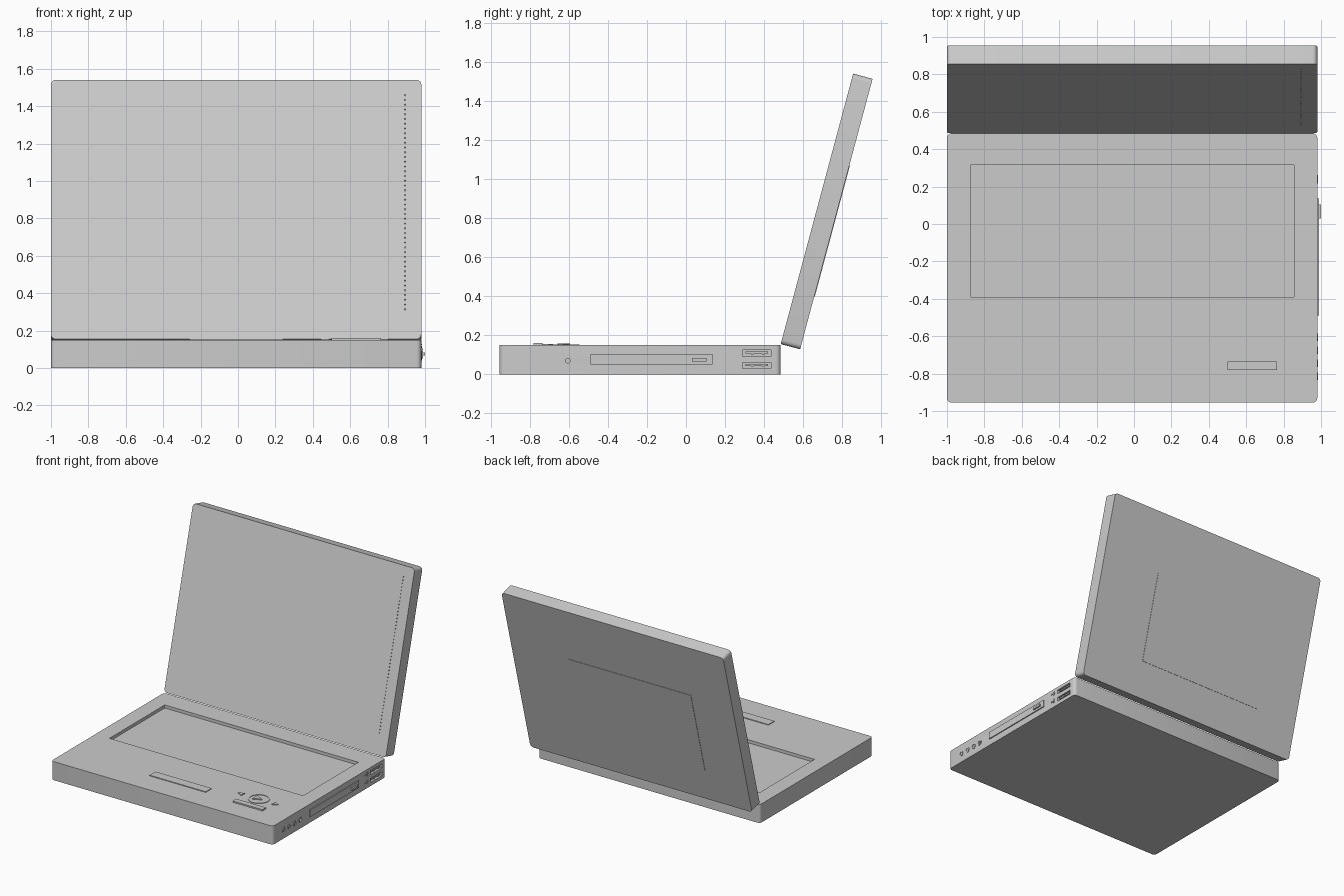
import bpy, bmesh, math
from mathutils import Matrix, Vector

cube = bpy.data.objects.get("Cube")
if cube:
    bpy.data.objects.remove(cube, do_unlink=True)

grey = bpy.data.materials.new("light_grey_plastic")
grey.use_nodes = True
GREY = (0.6, 0.6, 0.6, 1)
grey.diffuse_color = GREY
grey.node_tree.nodes["Principled BSDF"].inputs["Base Color"].default_value = GREY


def finish(name, bm, matrix=None):
    """Turn a bmesh into a named, coloured object."""
    if matrix:
        bm.transform(matrix)
    bmesh.ops.recalc_face_normals(bm, faces=bm.faces)
    mesh = bpy.data.meshes.new(name)
    bm.to_mesh(mesh)
    bm.free()
    mesh.materials.append(grey)
    ob = bpy.data.objects.new(name, mesh)
    bpy.context.collection.objects.link(ob)
    return ob


def add_box(bm, lo, hi):
    lo, hi = Vector(lo), Vector(hi)
    m = Matrix.Translation((lo + hi) / 2) @ Matrix.Diagonal((*(hi - lo), 1))
    return bmesh.ops.create_cube(bm, size=1, matrix=m)["verts"]


def box(name, lo, hi, matrix=None, axis=None, radius=0.025):
    """Box; edges running along the given axis are rounded."""
    bm = bmesh.new()
    add_box(bm, lo, hi)
    if axis is not None:
        edges = [e for e in bm.edges
                 if abs((e.verts[0].co - e.verts[1].co).normalized()[axis]) > 0.9]
        bmesh.ops.bevel(bm, geom=edges, offset=radius, segments=4,
                        profile=0.5, affect='EDGES')
    return finish(name, bm, matrix)


def add_cylinder(bm, centre, radius, depth, axis='Z', sides=24):
    rot = {'Z': Matrix(), 'X': Matrix.Rotation(math.pi / 2, 4, 'Y'),
           'Y': Matrix.Rotation(math.pi / 2, 4, 'X')}[axis]
    bmesh.ops.create_cone(bm, cap_ends=True, segments=sides, radius1=radius,
                          radius2=radius, depth=depth,
                          matrix=Matrix.Translation(centre) @ rot)


def cylinder(name, centre, radius, depth, axis='Z', sides=24):
    bm = bmesh.new()
    add_cylinder(bm, centre, radius, depth, axis, sides)
    return finish(name, bm)


def prism(name, outline, offset):
    """Extrude a closed 3D outline by an offset vector."""
    bm = bmesh.new()
    face = bm.faces.new([bm.verts.new(p) for p in outline])
    new = bmesh.ops.extrude_face_region(bm, geom=[face])["geom"]
    bmesh.ops.translate(bm, vec=offset,
                        verts=[v for v in new if isinstance(v, bmesh.types.BMVert)])
    return finish(name, bm)


def cut(target, cutter):
    """Subtract the cutter, then discard it."""
    cutter.hide_render = True
    mod = target.modifiers.new("cut", 'BOOLEAN')
    mod.operation, mod.solver, mod.object = 'DIFFERENCE', 'EXACT', cutter
    bpy.context.view_layer.objects.active = target
    bpy.ops.object.modifier_apply(modifier=mod.name)
    bpy.data.objects.remove(cutter, do_unlink=True)


def smooth(ob):
    bpy.ops.object.select_all(action='DESELECT')
    ob.select_set(True)
    bpy.context.view_layer.objects.active = ob
    bpy.ops.object.shade_smooth_by_angle(angle=math.radians(30))


SIDE = 0.98   # right wall of the base
TOP = 0.15    # top of the base

# Base with keyboard well and two port openings
base = box("base", (-1, -0.955, 0), (SIDE, 0.485, TOP), axis=2)
cut(base, box("keyboard_cutter", (-0.875, -0.39, TOP - 0.025), (0.855, 0.315, 0.3)))
for i, z in enumerate((0.045, 0.108)):
    cut(base, box("port_cutter", (0.92, 0.29, z - 0.016), (1.1, 0.435, z + 0.016)))
    box(f"port_tongue_{i}", (0.915, 0.305, z - 0.002), (0.976, 0.42, z + 0.008))
    for j, y in enumerate((0.34, 0.395)):
        box(f"port_contact_{i}_{j}", (0.93, y - 0.006, z - 0.006),
            (0.978, y + 0.006, z - 0.002))
    # Small branching mark beside each port
    zc = z + 0.005
    box(f"port_mark_stem_{i}", (SIDE - 0.002, 0.222, zc - 0.002),
        (SIDE + 0.004, 0.262, zc + 0.002))
    cylinder(f"port_mark_dot_{i}", (SIDE + 0.001, 0.222, zc), 0.006, 0.008, 'X', 12)
    for k, s in enumerate((-1, 1)):
        box(f"port_mark_branch_{i}_{k}",
            (SIDE - 0.002, 0.242, zc + s * 0.012 - 0.003),
            (SIDE + 0.004, 0.255, zc + s * 0.012 + 0.003))

# Lid, hinged at the back edge and leaning back
tilt = Matrix.Translation((0, 0.485, 0.155)) @ Matrix.Rotation(math.radians(-15), 4, 'X')
LID_H, LID_T = 1.434, 0.103
lid = box("lid", (-1, 0, 0), (SIDE, LID_T, LID_H), tilt, axis=1)
bm = bmesh.new()
HOLES = 46
for i in range(HOLES):
    z = 0.165 + i * 1.185 / (HOLES - 1)
    add_cylinder(bm, (0.893, 0, z), 0.004, 0.02, 'Y', 8)
cut(lid, finish("pinhole_cutter", bm, tilt))
box("lid_back_panel", (-0.63, LID_T - 0.01, 0.28), (0.47, LID_T + 0.003, 0.975), tilt)

# Touch bar and controls on the palm rest
box("touch_bar", (-0.26, -0.755, TOP - 0.01), (0.24, -0.68, TOP + 0.006))
box("control_bar", (0.5, -0.78, TOP - 0.01), (0.765, -0.735, TOP + 0.011))
dial = cylinder("control_dial", (0.625, -0.625, TOP), 0.08, 0.008, sides=32)
cut(dial, cylinder("dial_cutter", (0.625, -0.625, TOP), 0.07, 0.05, sides=32))


def triangle(name, x, y, size, z, h):
    prism(name, [(x - size, y - size, z), (x + size, y, z), (x - size, y + size, z)],
          (0, 0, h))


triangle("play_mark", 0.62, -0.625, 0.032, TOP - 0.002, 0.01)
triangle("back_mark", 0.465, -0.63, -0.022, TOP - 0.002, 0.008)
triangle("forward_mark", 0.78, -0.63, 0.022, TOP - 0.002, 0.008)

# Disc drive on the right wall
box("drive_front", (SIDE - 0.01, -0.49, 0.05), (SIDE + 0.008, 0.135, 0.105))
box("drive_button", (SIDE, 0.03, 0.066), (1.0, 0.105, 0.083))

# Row of round sockets near the front of the right wall
sockets = []
for i, y in enumerate((-0.605, -0.675, -0.745, -0.815)):
    ring = cylinder(f"socket_{i}", (SIDE, y, 0.07), 0.02, 0.01, 'X')
    cut(ring, cylinder("socket_cutter", (SIDE, y, 0.07), 0.012, 0.05, 'X'))
    if i == 0:
        cut(base, cylinder("socket_bore", (SIDE, y, 0.07), 0.012, 0.08, 'X'))
    sockets.append(ring)

for ob in [base, lid, dial] + sockets:
    smooth(ob)
